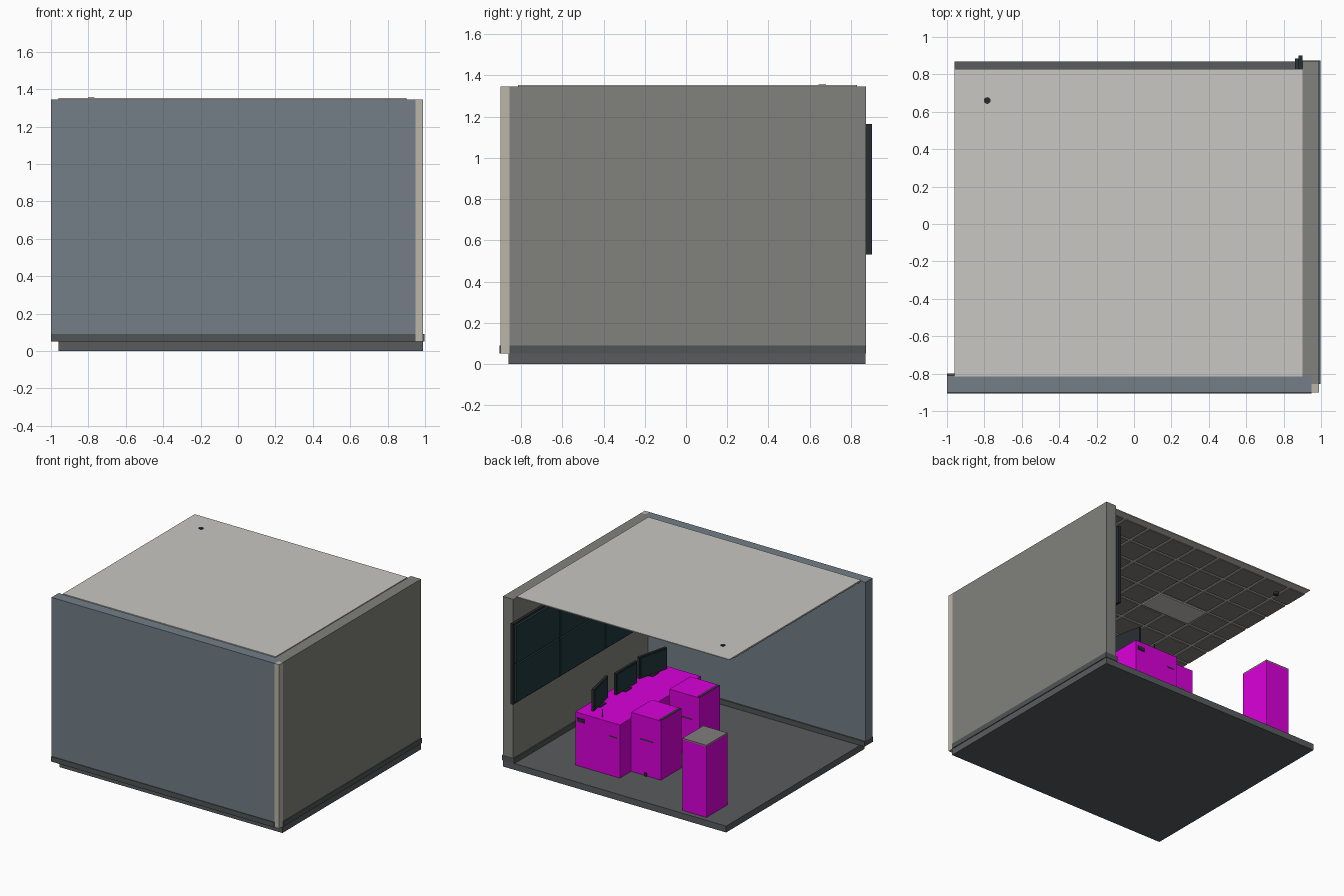
import bpy
from math import radians

if "Cube" in bpy.data.objects:
    bpy.data.objects.remove(bpy.data.objects["Cube"])


def material(name, r, g, b):
    m = bpy.data.materials.new(name)
    m.diffuse_color = (r, g, b, 1)
    m.use_nodes = True
    m.node_tree.nodes["Principled BSDF"].inputs["Base Color"].default_value = m.diffuse_color
    return m


BLUE = material("blue_grey_paint", 0.17, 0.21, 0.24)
OLIVE = material("warm_grey_paint", 0.22, 0.22, 0.20)
BEIGE = material("beige_trim", 0.50, 0.47, 0.40)
DARK = material("dark_grey", 0.08, 0.09, 0.09)
FLOOR = material("floor_grey", 0.10, 0.105, 0.11)
CEIL = material("ceiling_white", 0.58, 0.57, 0.54)
TILE = material("tile_grey", 0.22, 0.21, 0.20)
BLACK = material("black_plastic", 0.02, 0.025, 0.03)
GLASS = material("screen_glass", 0.015, 0.04, 0.045)
MAGENTA = material("magenta", 0.70, 0.0, 0.70)


def box(name, x, y, z, mat):
    """Box from (min, max) pairs on each axis."""
    mid = [(a + b) / 2 for a, b in (x, y, z)]
    bpy.ops.mesh.primitive_cube_add(size=1, location=mid)
    o = bpy.context.object
    o.name = name
    o.scale = [b - a for a, b in (x, y, z)]
    bpy.ops.object.transform_apply(location=False, rotation=False, scale=True)
    o.data.materials.append(mat)
    return o


# room shell: floor, two walls, corner post, skirting
box("floor", (-0.96, 0.99), (-0.86, 0.87), (0, 0.05), FLOOR)
box("front_wall", (-1.0, 0.95), (-0.90, -0.81), (0.05, 1.345), BLUE)
box("right_wall", (0.90, 0.99), (-0.855, 0.872), (0.05, 1.345), OLIVE)
box("corner_post", (0.95, 0.99), (-0.90, -0.855), (0.05, 1.345), BEIGE)
box("front_skirting", (-1.0, 0.95), (-0.905, -0.80), (0.05, 0.09), DARK)
box("right_skirting", (0.89, 0.996), (-0.855, 0.874), (0.05, 0.09), DARK)

# ceiling sheet with grid of tiles below
box("ceiling", (-0.96, 0.90), (-0.815, 0.83), (1.345, 1.352), CEIL)
pitch, gap = 0.22, 0.012
for i in range(9):
    for j in range(8):
        x0 = -1.03 + i * pitch
        y0 = -0.98 + j * pitch
        if j == 4 and i in (2, 3):
            continue
        xa, xb = max(x0 + gap, -0.96), min(x0 + pitch - gap, 0.90)
        ya, yb = max(y0 + gap, -0.815), min(y0 + pitch - gap, 0.83)
        box("ceiling_tile", (xa, xb), (ya, yb), (1.339, 1.346), TILE)
box("ceiling_light_panel", (-0.585, -0.155), (-0.095, 0.115), (1.336, 1.346), CEIL)
bpy.ops.mesh.primitive_cylinder_add(vertices=16, radius=0.018, depth=0.036,
                                    location=(-0.785, 0.66, 1.338))
detector = bpy.context.object
detector.name = "smoke_detector"
detector.data.materials.append(BLACK)

# video wall, three columns by two rows
box("video_wall_frame", (0.88, 0.902), (-0.79, 0.902), (0.53, 1.165), BLACK)
cell_w, cell_h = 1.67 / 3, 0.615 / 2
for c in range(3):
    for r in range(2):
        y0 = -0.78 + c * cell_w
        z0 = 0.54 + r * cell_h
        box("video_panel", (0.862, 0.882), (y0 + 0.006, y0 + cell_w - 0.006),
            (z0 + 0.006, z0 + cell_h - 0.006), GLASS)

# console desk with socket strip
box("desk", (0.13, 0.52), (-0.37, 0.64), (0.05, 0.47), MAGENTA)
box("desk_socket", (0.44, 0.50), (0.638, 0.646), (0.40, 0.43), BLACK)
box("desk_handle", (0.16, 0.22), (0.638, 0.645), (0.355, 0.362), DARK)
bpy.ops.mesh.primitive_cylinder_add(vertices=8, radius=0.005, depth=0.06,
                                    location=(0.31, 0.60, 0.50))
stick = bpy.context.object
stick.name = "desk_microphone"
stick.data.materials.append(BLACK)

# three monitors set in a shallow arc
for y, x, angle in ((0.44, 0.435, 12), (0.12, 0.435, 0), (-0.20, 0.425, -14)):
    bezel = box("monitor", (x, x + 0.02), (y - 0.13, y + 0.13), (0.475, 0.645), BLACK)
    glass = box("monitor_screen", (-0.013, -0.009), (-0.12, 0.12), (-0.075, 0.075), GLASS)
    glass.parent = bezel
    bezel.rotation_euler.z = radians(angle)
    box("monitor_foot", (x - 0.02, x + 0.04), (y - 0.04, y + 0.04), (0.47, 0.477), BLACK)

# two operator pedestals behind the desk
for y in (0.24, -0.24):
    box("pedestal", (-0.13, 0.13), (y, y + 0.26), (0.05, 0.517), MAGENTA)
    box("pedestal_rim", (-0.128, -0.112), (y + 0.01, y + 0.25), (0.517, 0.523), DARK)
    box("pedestal_handle", (-0.06, 0.05), (y + 0.26, y + 0.265), (0.325, 0.332), DARK)
    box("pedestal_foot", (-0.01, 0.01), (y + 0.255, y + 0.27), (0.05, 0.075), BLACK)

# tall cabinet in the back left corner
box("cabinet", (-0.76, -0.55), (0.57, 0.83), (0.05, 0.61), MAGENTA)
box("cabinet_top", (-0.76, -0.55), (0.57, 0.83), (0.61, 0.62), TILE)
